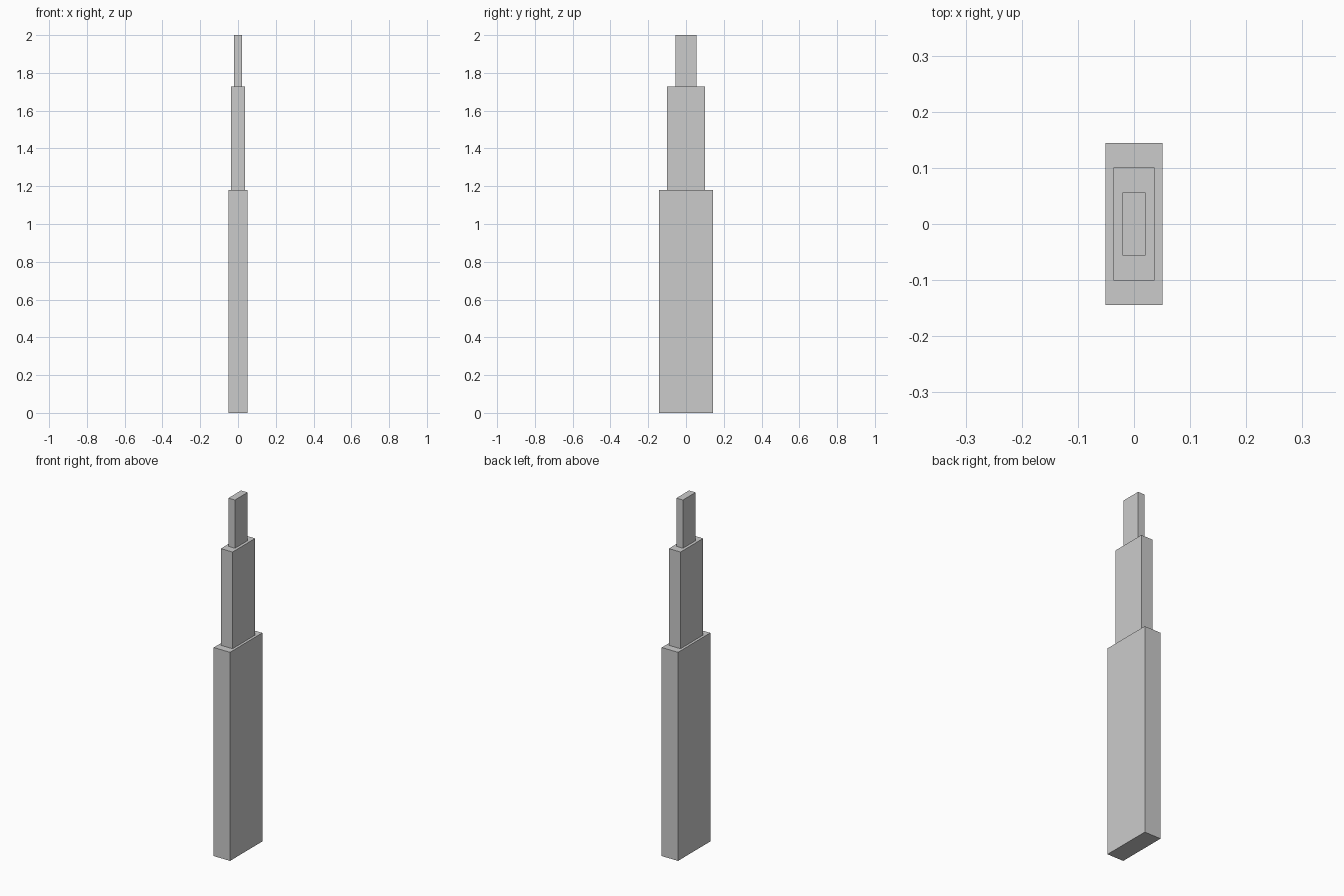
import bpy

if "Cube" in bpy.data.objects:
    bpy.data.objects.remove(bpy.data.objects["Cube"])

# name, width (x), depth (y), bottom z, top z
SECTIONS = [
    ("lower_section", 0.102, 0.288, 0.0, 1.18),
    ("middle_section", 0.073, 0.202, 1.18, 1.727),
    ("upper_section", 0.041, 0.113, 1.727, 2.0),
]


def add_box(name, width, depth, z0, z1):
    bpy.ops.mesh.primitive_cube_add(size=1, location=(0, 0, (z0 + z1) / 2))
    box = bpy.context.object
    box.name = name
    box.scale = (width, depth, z1 - z0)
    bpy.ops.object.transform_apply(location=False, rotation=False, scale=True)
    return box


# Stepped tower of three stacked blocks
for section in SECTIONS:
    add_box(*section)
